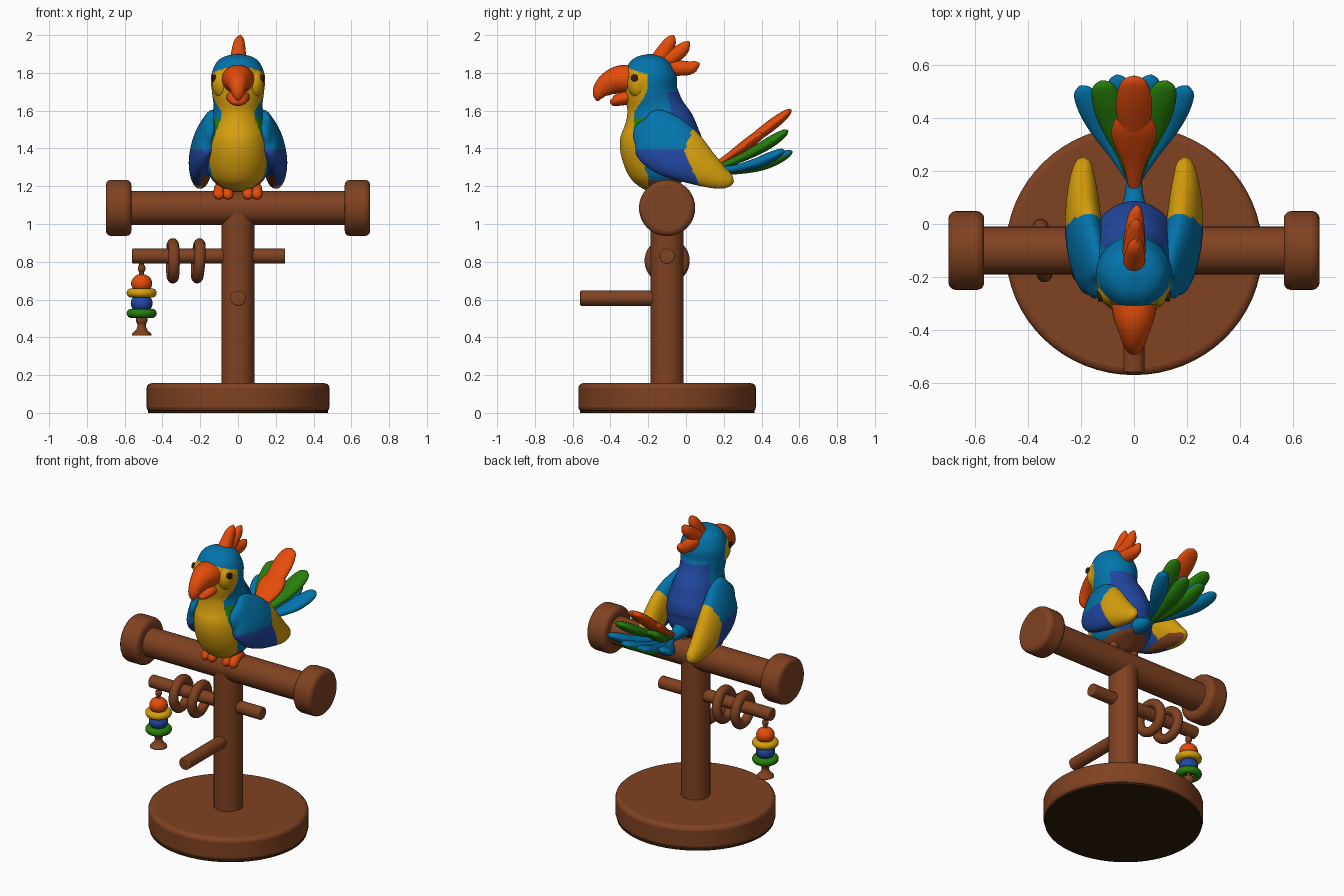
import bpy, bmesh, math
from mathutils import Vector

cube = bpy.data.objects.get("Cube")
if cube:
    bpy.data.objects.remove(cube)

COLOURS = {
    "wood_brown": (0.215, 0.054, 0.015),
    "orange": (0.78, 0.072, 0.003),
    "yellow": (0.68, 0.35, 0.004),
    "light_blue": (0.001, 0.175, 0.41),
    "dark_blue": (0.016, 0.065, 0.36),
    "green": (0.02, 0.21, 0.003),
    "eye_dark": (0.03, 0.013, 0.003),
}
MATS = {}
for key, rgb in COLOURS.items():
    m = bpy.data.materials.new(key)
    m.use_nodes = True
    m.diffuse_color = (*rgb, 1)
    m.node_tree.nodes["Principled BSDF"].inputs["Base Color"].default_value = (*rgb, 1)
    MATS[key] = m
ORDER = list(COLOURS)


def finish(obj, name, colour):
    """Name, colour and smooth an object; colour may be a rule on face centre and normal."""
    obj.name = obj.data.name = name
    if callable(colour):
        for key in ORDER:
            obj.data.materials.append(MATS[key])
        for p in obj.data.polygons:
            p.material_index = ORDER.index(colour(p.center, p.normal))
    else:
        obj.data.materials.append(MATS[colour])
    bpy.ops.object.select_all(action='DESELECT')
    obj.select_set(True)
    bpy.context.view_layer.objects.active = obj
    bpy.ops.object.shade_smooth_by_angle(angle=math.radians(40))
    return obj


def cylinder(name, a, b, r, colour="wood_brown", bevel=0.0, sides=32):
    a, b = Vector(a), Vector(b)
    bpy.ops.mesh.primitive_cylinder_add(vertices=sides, radius=r, depth=(b - a).length, location=(a + b) / 2)
    obj = bpy.context.object
    obj.rotation_euler = (b - a).to_track_quat('Z', 'Y').to_euler()
    if bevel:
        mod = obj.modifiers.new("rounded_rim", 'BEVEL')
        mod.width, mod.segments = bevel, 3
        mod.limit_method, mod.angle_limit = 'ANGLE', math.radians(50)
    return finish(obj, name, colour)


def torus(name, loc, major, minor, colour, rot=(0, 0, 0)):
    bpy.ops.mesh.primitive_torus_add(major_radius=major, minor_radius=minor, major_segments=36,
                                     minor_segments=14, location=loc, rotation=rot)
    return finish(bpy.context.object, name, colour)


def ball(name, loc, scale, colour):
    bpy.ops.mesh.primitive_uv_sphere_add(segments=24, ring_count=16, radius=1, location=loc)
    bpy.context.object.scale = scale
    return finish(bpy.context.object, name, colour)


def spline(a, b, c, d, t):
    return 0.5 * (2 * b + (c - a) * t + (2 * a - 5 * b + 4 * c - d) * t * t + (3 * b - a - 3 * c + d) * t ** 3)


def loft(name, stations, colour, steps=5, sides=24, lean=0.0):
    """Smooth tube through stations (x, y, z, half width, half depth)."""
    rows = []
    last = len(stations) - 1
    for i in range(last):
        quad = [stations[min(max(i + k, 0), last)] for k in (-1, 0, 1, 2)]
        rows += [[spline(*v, s / steps) for v in zip(*quad)] for s in range(steps)]
    rows.append(list(stations[-1]))
    bm = bmesh.new()
    rings = []
    for i, row in enumerate(rows):
        c = Vector(row[:3])
        t = (Vector(rows[min(i + 1, len(rows) - 1)][:3]) - Vector(rows[max(i - 1, 0)][:3])).normalized()
        side = (Vector((1, 0, 0)) - t * t.x).normalized()
        up = t.cross(side)
        ring = []
        for k in range(sides):
            ang = math.tau * k / sides
            p = c + side * max(row[3], .002) * math.cos(ang) + up * max(row[4], .002) * math.sin(ang)
            p.x += lean * (1.4 - p.z)
            ring.append(bm.verts.new(p))
        rings.append(ring)
    for r0, r1 in zip(rings, rings[1:]):
        for k in range(sides):
            j = (k + 1) % sides
            bm.faces.new((r0[k], r0[j], r1[j], r1[k]))
    bm.faces.new(rings[0])
    bm.faces.new(rings[-1])
    bmesh.ops.recalc_face_normals(bm, faces=bm.faces)
    mesh = bpy.data.meshes.new(name)
    bm.to_mesh(mesh)
    bm.free()
    obj = bpy.data.objects.new(name, mesh)
    bpy.context.collection.objects.link(obj)
    return finish(obj, name, colour)


# Stand
Y = -0.10
base = cylinder("base_disc", (0, Y, 0.006), (0, Y, 0.157), 0.47, bevel=0.025, sides=64)
pad = cylinder("base_pad", (0, Y, 0), (0, Y, 0.014), 0.462, "eye_dark", sides=64)
base.scale.x = pad.scale.x = 1.03
cylinder("post", (0, Y, 0.14), (0, Y, 1.06), 0.088)
cylinder("perch", (-0.6, Y, 1.085), (0.6, Y, 1.085), 0.09)
for s, side in ((1, "left"), (-1, "right")):
    cylinder(f"{side}_perch_cap", (s * 0.565, Y, 1.085), (s * 0.70, Y, 1.085), 0.149, bevel=0.028, sides=40)
cylinder("toy_bar", (-0.56, Y, 0.83), (0.25, Y, 0.83), 0.04, bevel=0.006)
cylinder("front_peg", (0, Y, 0.607), (0, -0.56, 0.607), 0.04, bevel=0.006)
for i, x in enumerate((-0.345, -0.21)):
    torus(f"ring_{i + 1}", (x, Y, 0.805), 0.09, 0.03, "wood_brown", (0, math.radians(90 + 4 * i), 0.08))

# Hanging toy
X = -0.51
cylinder("toy_cord", (X, Y, 0.45), (X, Y, 0.80), 0.013, sides=12)
ball("cord_knot", (X, Y, 0.765), (.02, .02, .025), "wood_brown")
ball("orange_bead", (X, Y, 0.685), (.056, .056, .05), "orange")
torus("yellow_hoop", (X, Y, 0.635), 0.056, 0.024, "yellow")
ball("blue_bead", (X, Y, 0.58), (.058, .058, .052), "dark_blue")
torus("green_hoop", (X, Y, 0.527), 0.056, 0.024, "green")
loft("bell", [(X, Y, z, r, r) for z, r in ((.505, .03), (.485, .03), (.465, .022), (.44, .03), (.42, .05),
                                           (.41, .052))], "wood_brown")


# Bird body
def body_rule(c, n):
    if c.y > -0.2 and c.z < 1.27 and n.z < -0.62:
        return "wood_brown"
    if c.z > 1.6:
        edge = min(-0.205, -0.268 + (c.z - 1.6) * 0.63)
    else:
        edge = max(-0.275, -0.27 + (1.45 - c.z) * 0.35)
    if c.z < 1.79 - (c.y + 0.2) * 0.35 and c.y < edge:
        return "yellow"
    if 1.32 < c.z < 1.56 and c.y < edge + 0.06:
        return "green"
    if c.z < 1.70 and c.y > -0.10 + (1.7 - c.z) * 0.2:
        return "dark_blue"
    return "light_blue"


BODY = [(-.19, 1.90, .01, .01), (-.19, 1.885, .075, .07), (-.19, 1.85, .117, .112), (-.19, 1.78, .143, .14),
        (-.185, 1.70, .138, .14), (-.165, 1.62, .13, .15), (-.145, 1.53, .15, .19), (-.135, 1.44, .172, .217),
        (-.12, 1.35, .175, .21), (-.092, 1.27, .155, .178), (-.07, 1.215, .1, .115), (-.06, 1.195, .01, .01)]
loft("body", [(0, *s) for s in BODY], body_rule, steps=10, sides=120)

# Beak
loft("upper_beak", [(0, -.28, 1.765, .088, .078), (0, -.35, 1.765, .078, .074), (0, -.41, 1.742, .056, .062),
                    (0, -.45, 1.708, .04, .045), (0, -.465, 1.675, .027, .027), (0, -.467, 1.65, .004, .004)],
     "orange")
loft("lower_beak", [(0, -.28, 1.68, .065, .045), (0, -.35, 1.66, .055, .034), (0, -.385, 1.65, .035, .025),
                    (0, -.402, 1.655, .004, .004)], "orange")

# Crest feathers, front to back
for i, (a, m, b) in enumerate((((-.15, 1.86), (-.095, 1.945), (-.065, 2.0)),
                               ((-.11, 1.86), (-.03, 1.915), (.018, 1.965)),
                               ((-.10, 1.83), (.01, 1.825), (.072, 1.85)))):
    loft(f"crest_feather_{i + 1}", [(0, *a, .045, .045), (0.005, *m, .033, .037),
         (.01, m[0] * .35 + b[0] * .65, m[1] * .35 + b[1] * .65, .021, .024), (.012, *b, .004, .004)], "orange")


# Wings
def wing_rule(c, n):
    if c.z > 1.385:
        tip = c.y > 0.025 - 0.4 * (1.475 - c.z)
    else:
        tip = c.y > -0.01 + 0.45 * (1.385 - c.z)
    if n.x * (1 if c.x > 0 else -1) < -0.25 and n.z < -0.15 and c.z < 1.255:
        return "wood_brown"
    if tip:
        return "yellow"
    return "light_blue" if c.z > 1.395 else "dark_blue"


WING = [(.15, -.255, 1.53, .005, .01), (.155, -.238, 1.515, .03, .075), (.162, -.19, 1.488, .052, .135),
        (.177, -.11, 1.425, .067, .157), (.186, -.01, 1.36, .068, .14), (.182, .09, 1.295, .06, .10),
        (.177, .17, 1.25, .047, .067), (.17, .23, 1.228, .03, .037), (.165, .252, 1.222, .004, .004)]
for s, side in ((1, "left"), (-1, "right")):
    loft(f"{side}_wing", [(s * p[0], *p[1:]) for p in WING], wing_rule, steps=10, sides=96, lean=0.12 * s)
    # Cheek, eye, leg and toes on the same side
    ball(f"{side}_cheek", (s * .085, -.25, 1.745), (.053, .06, .08), "yellow")
    cylinder(f"{side}_eye", (s * .118, -.271, 1.772), (s * .137, -.273, 1.772), 0.0195, "eye_dark", sides=20)
    cylinder(f"{side}_leg", (s * .075, -.1, 1.15), (s * .075, -.1, 1.26), 0.03, sides=16)
    for i, dx in enumerate((-.024, .024)):
        x = s * .077 + dx
        loft(f"{side}_toe_{i + 1}", [(x, -.10, 1.18, .02, .02), (x, -.14, 1.19, .025, .027),
             (x, -.178, 1.17, .028, .03), (x, -.2, 1.145, .025, .023), (x, -.207, 1.13, .003, .003)], "orange")


# Tail
def feather(name, tip, width, colour, sag, base_z):
    a, b = Vector((0, .14, base_z)), Vector(tip)
    shape = ((0, .25, .014), (.3, .5, .02), (.6, .95, .028), (.8, 1, .029), (.95, .7, .019), (1, .05, .003))
    loft(name, [(*(a.lerp(b, t) - Vector((0, 0, sag * math.sin(math.pi * t)))), width * w, h)
                for t, w, h in shape], colour)


def two_sided(c, n):
    return "green" if n.z < -0.1 else "light_blue"


loft("tail_root", [(0, .02, 1.31, .07, .06), (0, .09, 1.29, .04, .04), (0, .16, 1.285, .03, .022),
                   (0, .24, 1.29, .03, .012)], "light_blue")
feather("long_orange_tail_feather", (0, .558, 1.605), .066, "orange", .005, 1.295)
feather("short_orange_tail_feather", (0, .42, 1.495), .083, "orange", .005, 1.30)
for s, side in ((1, "left"), (-1, "right")):
    feather(f"{side}_green_tail_feather", (s * .125, .54, 1.495), .057, "green", .02, 1.29)
    feather(f"{side}_outer_blue_tail_feather", (s * .205, .52, 1.39), .05, "light_blue", .03, 1.285)
    feather(f"{side}_inner_blue_tail_feather", (s * .065, .563, 1.385), .05, two_sided, .035, 1.28)
